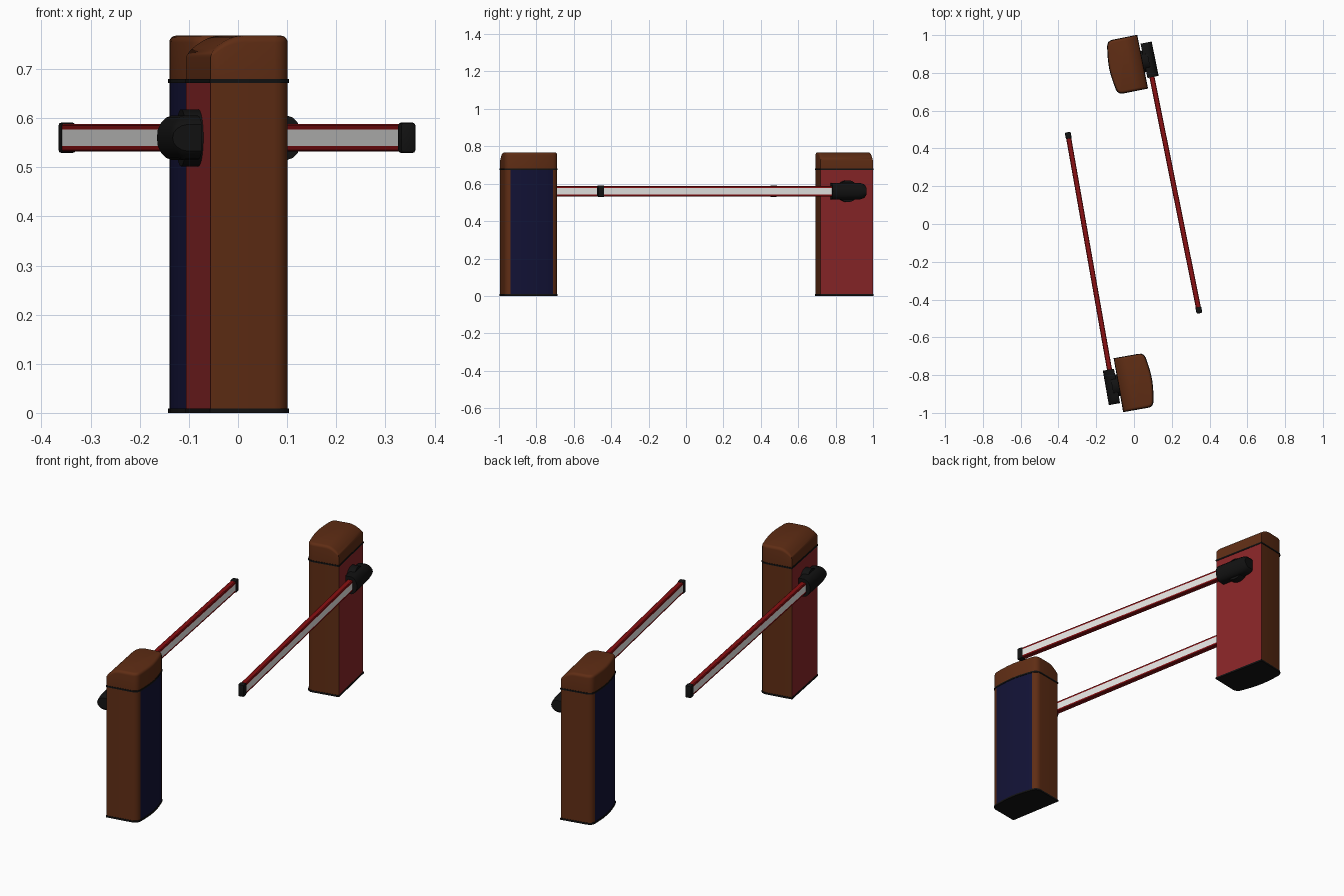
import bpy, bmesh
from math import radians
from mathutils import Matrix, Vector

cube = bpy.data.objects.get("Cube")
if cube:
    bpy.data.objects.remove(cube, do_unlink=True)


def material(name, rgb):
    m = bpy.data.materials.new(name)
    m.use_nodes = True
    m.diffuse_color = (*rgb, 1)
    bsdf = m.node_tree.nodes["Principled BSDF"]
    bsdf.inputs["Base Color"].default_value = (*rgb, 1)
    bsdf.inputs["Roughness"].default_value = 0.6
    return m


BROWN = material("brown", (0.115, 0.026, 0.007))
MAROON = material("maroon", (0.25, 0.019, 0.021))
NAVY = material("navy", (0.006, 0.006, 0.036))
BLACK = material("black", (0.006, 0.006, 0.006))
RED = material("bright red", (0.25, 0.005, 0.006))
WHITE = material("white", (0.8, 0.8, 0.78))


def loft(rings):
    """Skin closed rings of equal length and cap both ends."""
    bm = bmesh.new()
    rows = [[bm.verts.new(p) for p in ring] for ring in rings]
    n = len(rows[0])
    for a, b in zip(rows, rows[1:]):
        for i in range(n):
            j = (i + 1) % n
            bm.faces.new((a[i], a[j], b[j], b[i]))
    bm.faces.new(rows[0])
    bm.faces.new(rows[-1])
    bmesh.ops.recalc_face_normals(bm, faces=bm.faces)
    return bm


def finish(bm, name, place, mats, rule=None, angle=35):
    bm.normal_update()
    for f in bm.faces:
        f.material_index = rule(f) if rule else 0
    mesh = bpy.data.meshes.new(name)
    bm.to_mesh(mesh)
    bm.free()
    for m in mats:
        mesh.materials.append(m)
    ob = bpy.data.objects.new(name, mesh)
    bpy.context.collection.objects.link(ob)
    ob.matrix_world = place
    bpy.ops.object.select_all(action="DESELECT")
    ob.select_set(True)
    bpy.context.view_layer.objects.active = ob
    bpy.ops.object.shade_smooth_by_angle(angle=radians(angle))


def mirrored(half):
    """Close a half outline across its second axis."""
    return half + [(a, -b) for a, b in reversed(half) if abs(b) > 1e-6]


# Cabinet plan: flat on the arm side, bulging on the other
PLAN = mirrored([(0.04, 0.143), (0.172, 0.143), (0.184, 0.141), (0.194, 0.135),
                 (0.2, 0.127), (0.204, 0.116), (0.21, 0.08), (0.215, 0.04), (0.217, 0)])
AXIS = 0.56


def slab(z0, z1, grow=0.0):
    c = 0.128
    pts = [(x + (grow if x > c else -grow), y + (grow if y > 0 else -grow if y < 0 else 0))
           for x, y in PLAN]
    return loft([[(x, y, z) for x, y in pts] for z in (z0, z1)])


def panel_rule(f):
    c = f.calc_center_median()
    if f.normal.x < -0.9:
        return 1
    return 2 if f.normal.x > 0.9 and abs(c.y) < 0.116 else 0


def cap_mesh():
    bm = slab(0.68, 0.768)
    rim = [e for e in bm.edges if all(v.co.z > 0.76 for v in e.verts)]
    bmesh.ops.bevel(bm, geom=rim, offset=0.014, segments=4, profile=0.5, affect="EDGES")
    for i in range(1, 8):
        bmesh.ops.bisect_plane(bm, geom=bm.verts[:] + bm.edges[:] + bm.faces[:],
                               plane_co=(0.04 + i * 0.01, 0, 0), plane_no=(1, 0, 0))
    # Curve the roof down towards the arm side
    for v in bm.verts:
        if v.co.z > 0.69:
            drop = 0.036 * (max(0, 0.11 - v.co.x) / 0.07) ** 2
            v.co.z = 0.68 + (v.co.z - 0.68) * (1 - drop / 0.088)
    return bm


def along_arm(section, stations):
    return loft([[(x, y, AXIS + z * s) for x, z in section] for y, s in stations])


def gate(side, hub, degrees):
    place = Matrix.Translation((*hub, 0)) @ Matrix.Rotation(radians(degrees), 4, "Z")

    # Cabinet
    finish(slab(0, 0.009, 0.002), side + "_base_plate", place, [BLACK])
    finish(slab(0.009, 0.672), side + "_cabinet", place, [BROWN, MAROON, NAVY], panel_rule)
    finish(slab(0.672, 0.68, 0.002), side + "_seam_band", place, [BLACK])
    finish(cap_mesh(), side + "_cabinet_cap", place, [BROWN])

    # Pivot flange against the cabinet
    bm = bmesh.new()
    bmesh.ops.create_cone(bm, cap_ends=True, segments=32, radius1=0.058, radius2=0.058,
                          depth=0.036, matrix=Matrix.Translation((0.022, 0, AXIS))
                          @ Matrix.Rotation(radians(90), 4, "Y"))
    finish(bm, side + "_pivot_flange", place, [BLACK])

    # Rounded clamp holding the arm
    section = mirrored([(0.03, 0.045), (0, 0.045), (-0.011, 0.041), (-0.021, 0.031),
                        (-0.028, 0.017), (-0.03, 0)])
    bm = along_arm(section, [(-0.095, 0.6), (-0.088, 0.8), (-0.07, 0.95),
                             (-0.05, 1), (0.09, 1)])
    finish(bm, side + "_arm_clamp", place, [BLACK])

    # Boom arm with a white stripe along both sides
    half = [(-0.0135, 0.017), (-0.0135, 0.025), (-0.01, 0.028),
            (0.01, 0.028), (0.0135, 0.025), (0.0135, 0.017)]
    bm = along_arm(mirrored(half), [(0.08, 1), (1.335, 1)])
    at_arm = place @ Matrix.Translation((0.006, 0, 0))

    def stripe(f):
        c = f.calc_center_median()
        return int(abs(f.normal.x) > 0.9 and abs(c.z - AXIS) < 0.01)

    finish(bm, side + "_boom_arm", at_arm, [RED, WHITE], stripe, 30)

    # End cap of the boom
    bm = bmesh.new()
    bmesh.ops.create_cube(bm, size=1)
    for v in bm.verts:
        v.co = Vector((v.co.x * 0.031, v.co.y * 0.035 + 1.348, v.co.z * 0.062 + AXIS))
    bmesh.ops.bevel(bm, geom=bm.edges[:], offset=0.006, segments=2, profile=0.5,
                    affect="EDGES")
    finish(bm, side + "_boom_end_cap", at_arm, [BLACK])


gate("front", (-0.12, -0.86), 10)
gate("back", (0.083, 0.867), 191.4)
